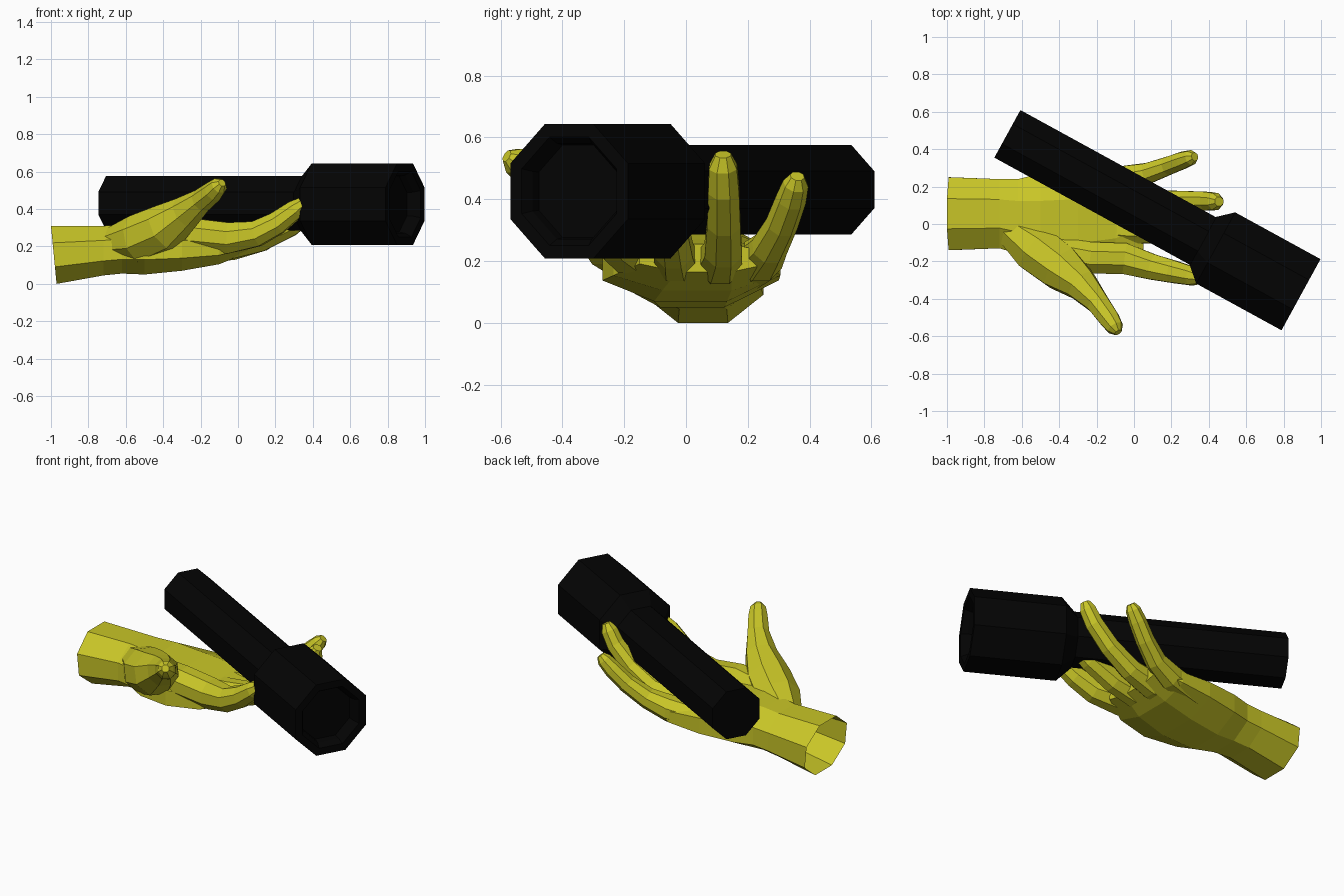
import bpy, bmesh, math
from mathutils import Vector

old = bpy.data.objects.get("Cube")
if old:
    bpy.data.objects.remove(old)


def material(name, rgb):
    m = bpy.data.materials.new(name)
    m.use_nodes = True
    color = (*rgb, 1)
    m.diffuse_color = color
    m.node_tree.nodes["Principled BSDF"].inputs["Base Color"].default_value = color
    return m


YELLOW = material("olive yellow", (0.58, 0.56, 0.02))
BLACK = material("matte black", (0.001, 0.001, 0.001))


def loft(name, rings, mat, open_start=False):
    """Skin a list of point rings, capping the end and usually the start."""
    bm = bmesh.new()
    loops = [[bm.verts.new(p) for p in ring] for ring in rings]
    n = len(loops[0])
    for a, b in zip(loops, loops[1:]):
        for i in range(n):
            j = (i + 1) % n
            bm.faces.new((a[i], a[j], b[j], b[i]))
    start = bm.faces.new(loops[0][::-1])
    bm.faces.new(loops[-1])
    bmesh.ops.recalc_face_normals(bm, faces=bm.faces)
    if open_start:
        bm.faces.remove(start)
    me = bpy.data.meshes.new(name)
    bm.to_mesh(me)
    bm.free()
    me.materials.append(mat)
    ob = bpy.data.objects.new(name, me)
    bpy.context.collection.objects.link(ob)


def ring(center, u, v, sides=8):
    """Polygon with flat sides facing u and v, whose flats lie at their lengths."""
    grow = 1 / math.cos(math.pi / sides)
    angles = [(k + 0.5) * math.tau / sides for k in range(sides)]
    return [center + grow * (u * math.cos(a) + v * math.sin(a)) for a in angles]


def digit(name, path):
    """Tapered finger through points (x, y, z, radius)."""
    pts = [Vector(p[:3]) for p in path]
    rings = []
    for i, p in enumerate(pts):
        t = (pts[min(i + 1, len(pts) - 1)] - pts[max(i - 1, 0)]).normalized()
        side = Vector((0, 0, 1)).cross(t).normalized()
        r = path[i][3]
        rings.append(ring(p, side * r, t.cross(side) * r))
    loft(name, rings, YELLOW)


# Flashlight: octagonal handle, flared head and recessed lens
tail = Vector((-0.677, 0.482, 0.431))
axis = Vector((0.878, -0.481, 0)).normalized()
up = Vector((0, 0, 1))
across = up.cross(axis)


def along(profile, drop=0):
    return [ring(tail + axis * d - up * drop, across * r, up * r) for d, r in profile]


loft("flashlight_handle", along([(0, 0.145), (1.22, 0.145)]), BLACK)
loft("flashlight_head", along([(1.19, 0.145), (1.27, 0.217), (1.79, 0.217),
                               (1.79, 0.175), (1.755, 0.155), (1.72, 0.15)], 0.005), BLACK)

# Palm and open wrist: sections of x, y range and z range
sections = [(-0.985, -0.14, 0.25, 0.0, 0.31),
            (-0.72, -0.13, 0.24, 0.045, 0.31),
            (-0.62, -0.16, 0.24, 0.055, 0.315),
            (-0.5, -0.23, 0.27, 0.05, 0.32),
            (-0.3, -0.27, 0.30, 0.07, 0.30),
            (-0.1, -0.235, 0.305, 0.105, 0.27),
            (0.05, -0.15, 0.27, 0.165, 0.255)]
palm = []
for i, (x, y0, y1, z0, z1) in enumerate(sections):
    lean = -0.015 if i == 0 else 0
    palm.append(ring(Vector((x, (y0 + y1) / 2, (z0 + z1) / 2)),
                     Vector((0, (y1 - y0) / 2, 0)),
                     Vector((lean, 0, (z1 - z0) / 2))))
loft("palm_and_wrist", palm, YELLOW, open_start=True)

# Thumb and four fingers, each rooted inside the palm
digit("thumb", [(-0.75, 0.04, 0.20, 0.06), (-0.53, -0.13, 0.24, 0.125),
                (-0.39, -0.235, 0.30, 0.12), (-0.28, -0.325, 0.38, 0.085),
                (-0.195, -0.42, 0.445, 0.06), (-0.13, -0.51, 0.495, 0.053),
                (-0.10, -0.555, 0.525, 0.043), (-0.085, -0.58, 0.54, 0.02)])
digit("index_finger", [(-0.42, -0.14, 0.27, 0.07), (-0.24, -0.18, 0.265, 0.085),
                       (-0.05, -0.185, 0.245, 0.083),
                       (0.10, -0.23, 0.268, 0.068), (0.21, -0.255, 0.325, 0.06),
                       (0.31, -0.278, 0.40, 0.05), (0.36, -0.29, 0.44, 0.03)])
digit("middle_finger", [(-0.28, -0.01, 0.18, 0.07), (-0.03, -0.035, 0.205, 0.07),
                        (0.12, -0.04, 0.235, 0.062), (0.28, -0.05, 0.31, 0.056),
                        (0.40, -0.06, 0.40, 0.048), (0.45, -0.065, 0.45, 0.025)])
digit("ring_finger", [(-0.28, 0.10, 0.18, 0.07), (-0.03, 0.11, 0.20, 0.073),
                      (0.13, 0.12, 0.235, 0.06), (0.28, 0.122, 0.325, 0.054),
                      (0.39, 0.122, 0.43, 0.05), (0.435, 0.12, 0.505, 0.045),
                      (0.455, 0.12, 0.545, 0.025)])
digit("little_finger", [(-0.28, 0.20, 0.18, 0.07), (-0.06, 0.24, 0.205, 0.07),
                        (0.07, 0.27, 0.245, 0.056), (0.18, 0.31, 0.32, 0.049),
                        (0.26, 0.34, 0.40, 0.046), (0.305, 0.355, 0.45, 0.039),
                        (0.325, 0.36, 0.475, 0.022)])
